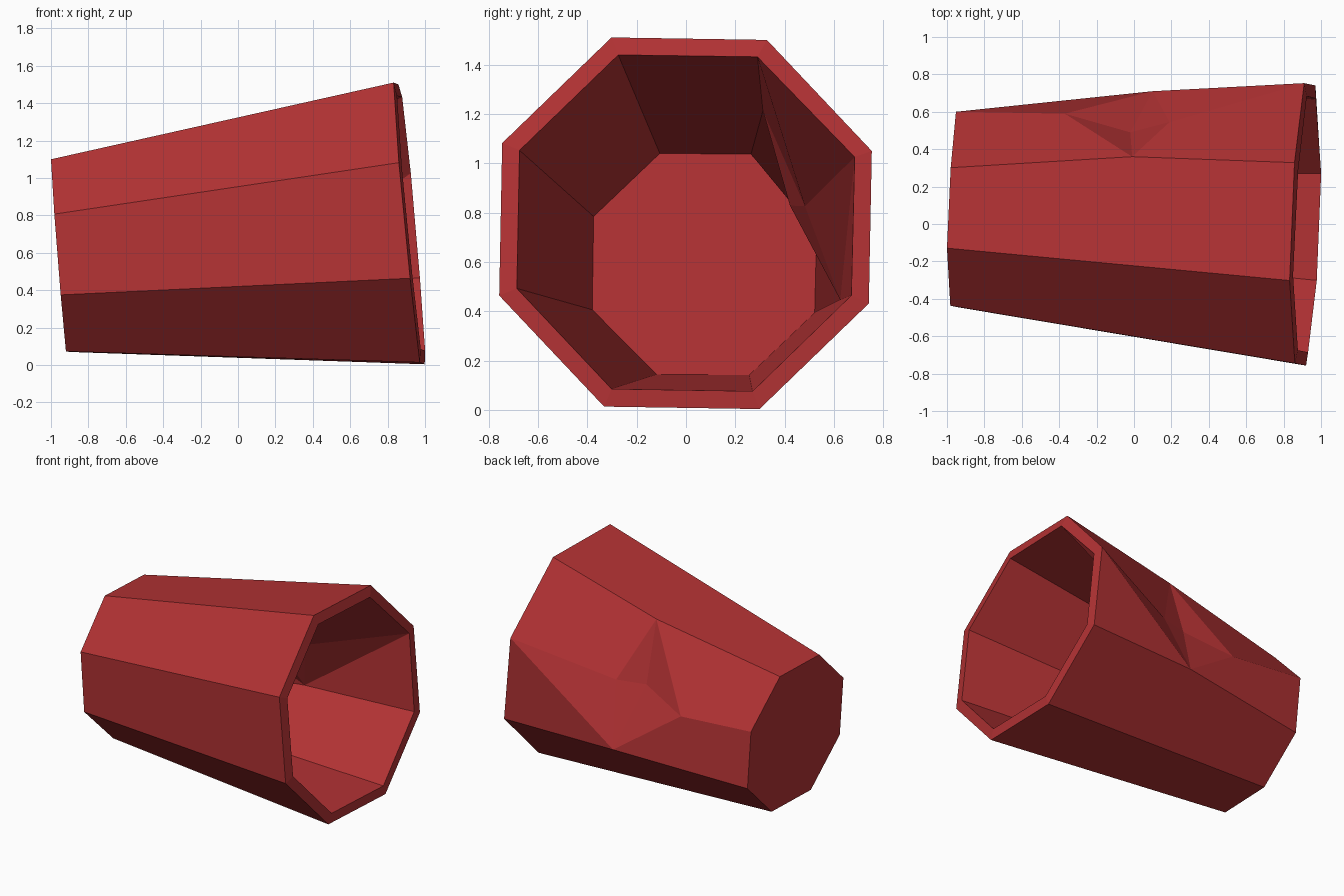
import bpy
import bmesh
from mathutils import Vector

if "Cube" in bpy.data.objects:
    bpy.data.objects.remove(bpy.data.objects["Cube"])

red = bpy.data.materials.new("red")
red.diffuse_color = (0.45, 0.032, 0.034, 1)
red.use_nodes = True
red.node_tree.nodes["Principled BSDF"].inputs["Base Color"].default_value = red.diffuse_color


def octagon(centre, half):
    """Four corners relative to the centre, mirrored through it to make eight."""
    c = Vector(centre)
    half = [Vector(v) for v in half]
    return [c + v for v in half] + [c - v for v in half]


# Tilted open rim and smaller closed base
rim = octagon((0.915, -0.002, 0.757), [(-0.083, -0.30, 0.753), (-0.057, 0.33, 0.743),
                                       (-0.005, 0.755, 0.293), (0.055, 0.743, -0.325)])
base = octagon((-0.95, 0.078, 0.585), [(-0.05, -0.207, 0.515), (-0.03, 0.223, 0.512),
                                       (-0.002, 0.522, 0.21), (0.032, 0.515, -0.222)])
# Dent corners: on the upper edge, rim side, deepest, base side, lower edge
dent = [(-0.01, 0.36, 1.286), (0.19, 0.545, 0.856), (-0.02, 0.49, 0.855),
        (-0.37, 0.59, 0.75), (0.10, 0.71, 0.424)]

bm = bmesh.new()
r = [bm.verts.new(v) for v in rim]
b = [bm.verts.new(v) for v in base]
up, near, deep, far, low = [bm.verts.new(v) for v in dent]

# Base and plain walls
bm.faces.new(b)
for i in (4, 5, 6, 7):
    j = (i + 1) % 8
    bm.faces.new((r[i], b[i], b[j], r[j]))
bm.faces.new((r[0], b[0], b[1], up, r[1]))
bm.faces.new((r[3], low, b[3], b[4], r[4]))

# Dented side
for f in ((r[1], up, near, r[2]), (r[2], near, low), (r[2], low, r[3]),
          (b[1], b[2], far, up), (b[2], b[3], low, far),
          (up, deep, near), (up, far, deep), (near, deep, low), (deep, far, low)):
    bm.faces.new(f)
bmesh.ops.recalc_face_normals(bm, faces=bm.faces[:])

mesh = bpy.data.meshes.new("crushed_cup")
bm.to_mesh(mesh)
bm.free()
mesh.materials.append(red)
cup = bpy.data.objects.new("crushed_cup", mesh)
bpy.context.collection.objects.link(cup)

# Wall thickness, inward
# (open shell: make sure the base normal points outward, towards -x)
if mesh.polygons[0].normal.x > 0:
    mesh.flip_normals()
wall = cup.modifiers.new("wall", 'SOLIDIFY')
wall.thickness = 0.072
wall.offset = -1
wall.use_even_offset = True
